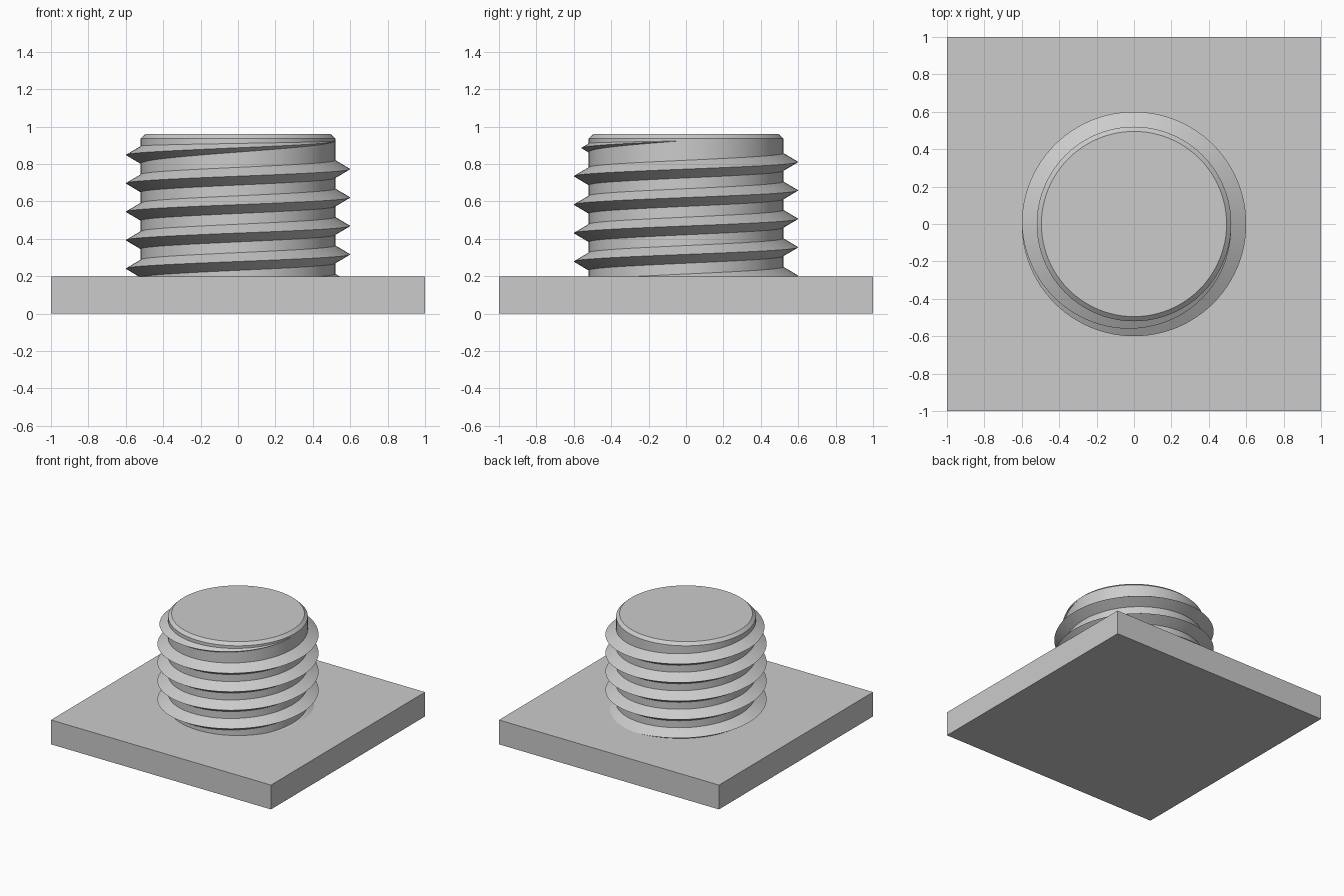
import bpy, bmesh, math

if "Cube" in bpy.data.objects:
    bpy.data.objects.remove(bpy.data.objects["Cube"])

SEG = 96                                    # steps per turn
CORE_R, CREST_R, TOP_Z, PLATE_Z = 0.52, 0.60, 0.96, 0.20
PITCH, HALF_W = 0.152, 0.048

grey = bpy.data.materials.new("light grey")
grey.diffuse_color = (0.6, 0.6, 0.6, 1)
grey.use_nodes = True
grey.node_tree.nodes["Principled BSDF"].inputs["Base Color"].default_value = grey.diffuse_color


def finish(name, bm, smooth):
    bmesh.ops.recalc_face_normals(bm, faces=bm.faces)
    me = bpy.data.meshes.new(name)
    bm.to_mesh(me)
    bm.free()
    me.materials.append(grey)
    ob = bpy.data.objects.new(name, me)
    bpy.context.collection.objects.link(ob)
    if smooth:
        bpy.ops.object.select_all(action='DESELECT')
        ob.select_set(True)
        bpy.context.view_layer.objects.active = ob
        bpy.ops.object.shade_smooth_by_angle(angle=math.radians(25))
    return ob


# square base plate
bm = bmesh.new()
bmesh.ops.create_cube(bm, size=1)
for v in bm.verts:
    v.co = (v.co.x * 2, v.co.y * 2, (v.co.z + 0.5) * PLATE_Z)
finish("base_plate", bm, False)

# stud core with chamfered top, lathed
bm = bmesh.new()
rings = []
for r, z in ((CORE_R, PLATE_Z - 0.01), (CORE_R, 0.937), (0.495, TOP_Z)):
    rings.append([bm.verts.new((r * math.cos(2 * math.pi * i / SEG),
                                r * math.sin(2 * math.pi * i / SEG), z)) for i in range(SEG)])
for a, b in zip(rings, rings[1:]):
    for i in range(SEG):
        j = (i + 1) % SEG
        bm.faces.new((a[i], a[j], b[j], b[i]))
bm.faces.new(rings[-1])
bm.faces.new(list(reversed(rings[0])))
finish("stud_core", bm, True)

# helical V thread: starts inside the plate, fades out over the last half turn
bm = bmesh.new()
prev = None
for i in range(round(-4.1 * SEG), SEG + 1):
    t = i / SEG
    k = min(1.0, max(0.0, (1.0 - t) / 0.5))
    z = 0.773 + PITCH * t
    c, s = math.cos(2 * math.pi * t), math.sin(2 * math.pi * t)
    root = CORE_R - 0.002
    crest = root + (CREST_R - root) * k
    w = HALF_W * k + 0.0005
    cur = [bm.verts.new((r * c, r * s, h))
           for r, h in ((root, z - w), (crest, z), (root, z + w))]
    if prev:
        for a in (0, 1):
            bm.faces.new((prev[a], cur[a], cur[a + 1], prev[a + 1]))
    prev = cur
thread = finish("screw_thread", bm, True)
# make sure the open strip faces outward
me = thread.data
p = me.polygons[0]
if p.normal.x * p.center.x + p.normal.y * p.center.y < 0:
    me.flip_normals()
